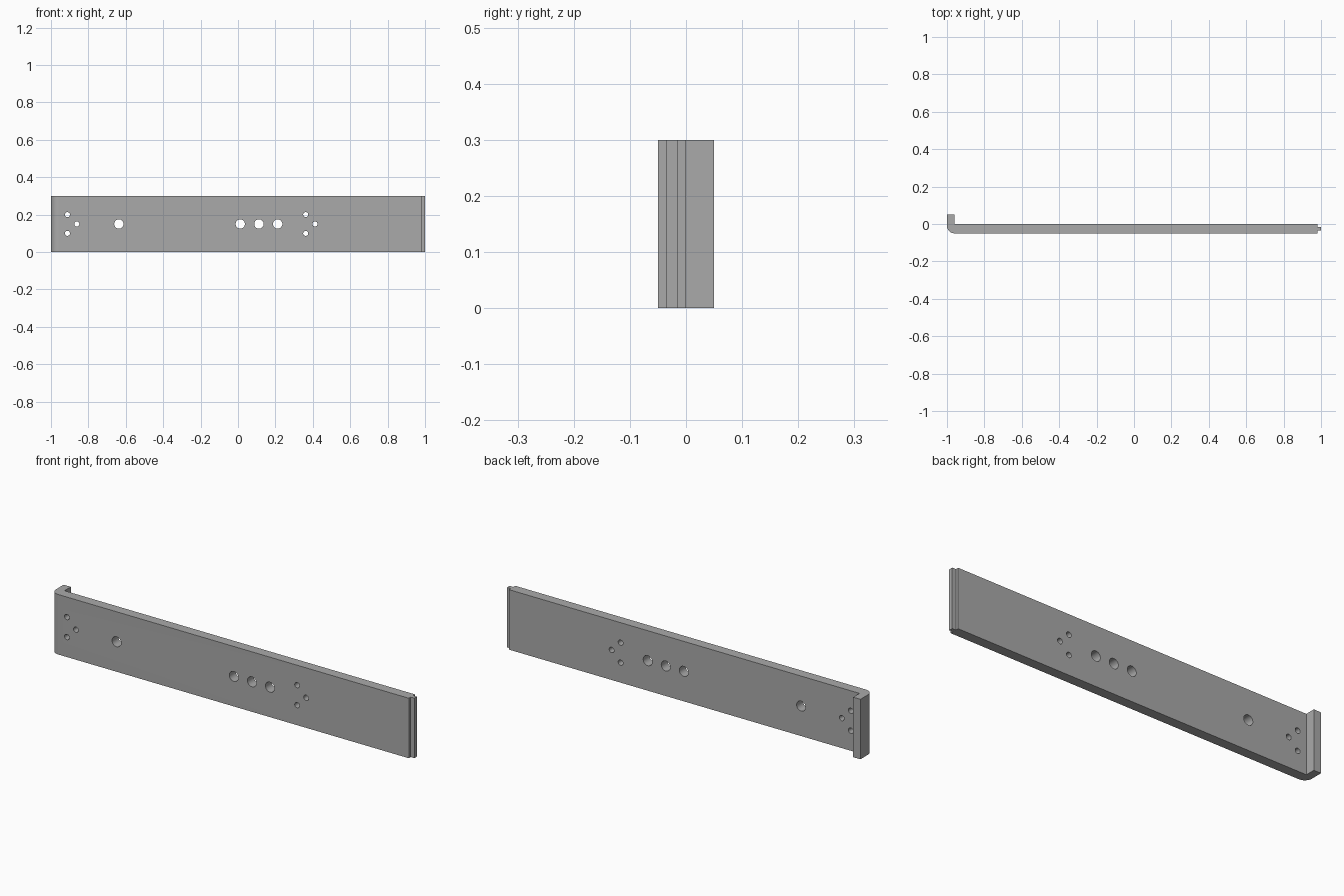
import bpy
import bmesh
import math
from mathutils import Matrix, Vector

cube = bpy.data.objects.get("Cube")
if cube:
    bpy.data.objects.remove(cube, do_unlink=True)

HEIGHT = 0.3
FILLET = 0.04

grey = bpy.data.materials.new("plain_grey")
grey.use_nodes = True
colour = (0.4, 0.4, 0.4, 1)
grey.diffuse_color = colour
grey.node_tree.nodes["Principled BSDF"].inputs["Base Color"].default_value = colour


def make_object(name, bm):
    bmesh.ops.recalc_face_normals(bm, faces=bm.faces)
    mesh = bpy.data.meshes.new(name)
    bm.to_mesh(mesh)
    bm.free()
    mesh.materials.append(grey)
    obj = bpy.data.objects.new(name, mesh)
    bpy.context.collection.objects.link(obj)
    return obj


# Plan outline: rounded outer bend, return lip and end tongue
outline = []
for i in range(13):
    a = math.pi + i / 12 * math.pi / 2
    outline.append((-1 + FILLET + FILLET * math.cos(a),
                    -0.05 + FILLET + FILLET * math.sin(a)))
outline += [(0.98, -0.05), (0.98, -0.035), (1, -0.035), (1, -0.015),
            (0.98, -0.015), (0.98, 0), (-0.96, 0), (-0.96, 0.05), (-1, 0.05)]

# Plate extruded upward
bm = bmesh.new()
base = bm.faces.new([bm.verts.new((x, y, 0)) for x, y in outline])
top = bmesh.ops.extrude_face_region(bm, geom=[base], use_keep_orig=True)
bmesh.ops.translate(bm, vec=Vector((0, 0, HEIGHT)),
                    verts=[v for v in top["geom"] if isinstance(v, bmesh.types.BMVert)])
plate = make_object("bent_plate", bm)

# Drilled holes: four large in a row, two triangles of small ones
holes = [(x, 0.15, 0.025) for x in (-0.637, 0.012, 0.112, 0.212)]
for x in (-0.912, 0.362):
    holes += [(x, 0.1, 0.0135), (x, 0.2, 0.0135), (x + 0.05, 0.15, 0.0135)]
bm = bmesh.new()
for x, z, r in holes:
    bmesh.ops.create_cone(bm, cap_ends=True, segments=32, radius1=r, radius2=r, depth=0.1,
                          matrix=Matrix.Translation((x, -0.025, z))
                          @ Matrix.Rotation(math.pi / 2, 4, "X"))
cutter = make_object("hole_cutter", bm)

cut = plate.modifiers.new("holes", "BOOLEAN")
cut.operation = "DIFFERENCE"
cut.solver = "EXACT"
cut.object = cutter

# Apply the cut, then discard the cutter
bpy.ops.object.select_all(action="DESELECT")
plate.select_set(True)
bpy.context.view_layer.objects.active = plate
bpy.ops.object.modifier_apply(modifier=cut.name)
bpy.data.objects.remove(cutter, do_unlink=True)
bpy.ops.object.shade_smooth_by_angle(angle=math.radians(30))
